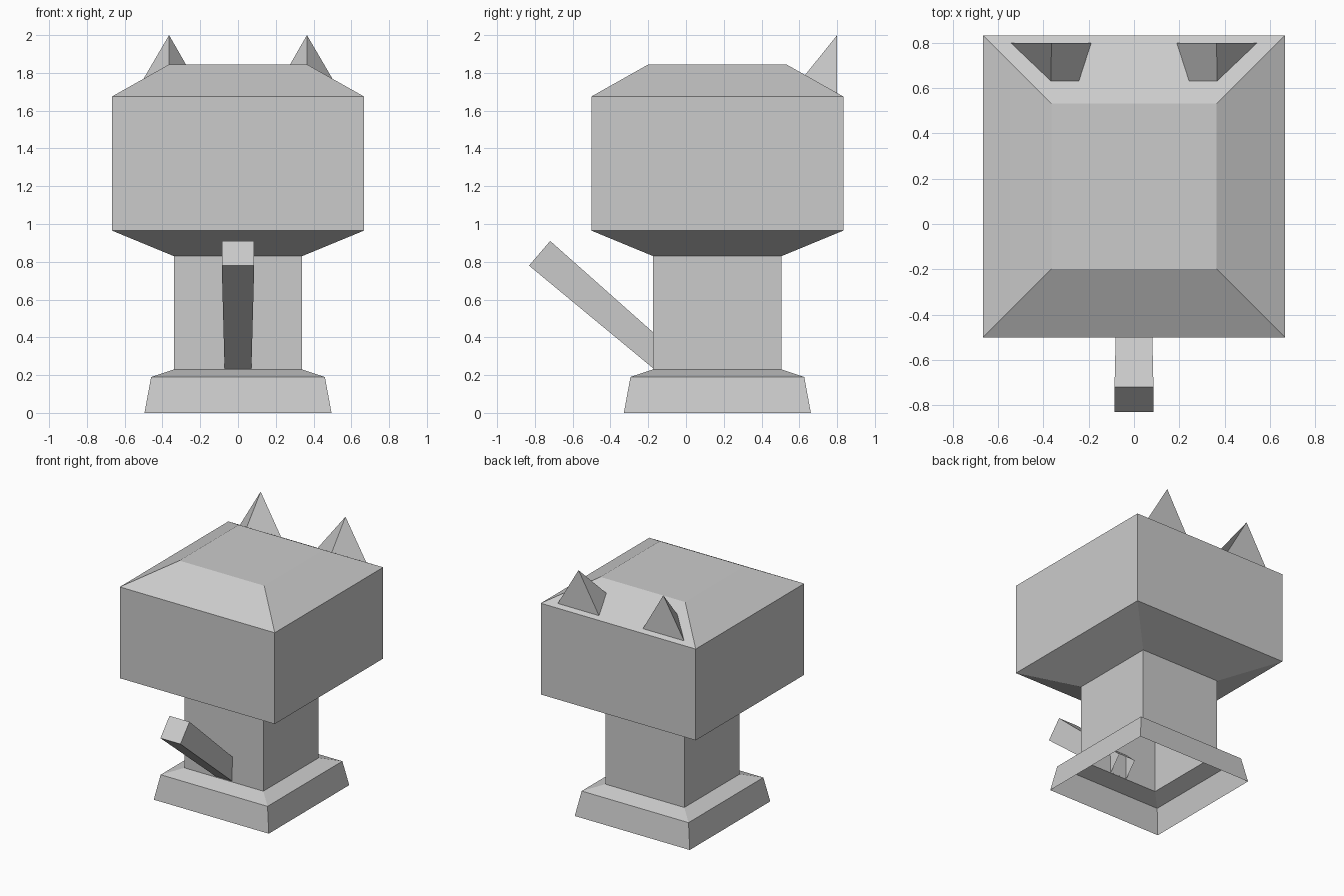
import bpy, bmesh
from mathutils import Vector

if "Cube" in bpy.data.objects:
    bpy.data.objects.remove(bpy.data.objects["Cube"])

grey = bpy.data.materials.new("plain grey")
grey.diffuse_color = (0.6, 0.6, 0.6, 1)
grey.use_nodes = True
grey.node_tree.nodes["Principled BSDF"].inputs["Base Color"].default_value = grey.diffuse_color


def make_object(name, bm):
    mesh = bpy.data.meshes.new(name)
    bm.to_mesh(mesh)
    bm.free()
    mesh.materials.append(grey)
    obj = bpy.data.objects.new(name, mesh)
    bpy.context.collection.objects.link(obj)
    return obj


def loft(name, rings):
    """Skin four-sided rings from an open start to a capped end."""
    bm = bmesh.new()
    loops = [[bm.verts.new(p) for p in ring] for ring in rings]
    for a, b in zip(loops, loops[1:]):
        for i in range(4):
            j = (i + 1) % 4
            bm.faces.new((a[i], a[j], b[j], b[i]))
    bm.faces.new(loops[-1])
    return make_object(name, bm)


def ring(centre, u, v, half):
    return [centre + half * (s * u + t * v)
            for s, t in ((-1, -1), (1, -1), (1, 1), (-1, 1))]


X, Y = Vector((1, 0, 0)), Vector((0, 1, 0))

# Body: hollow foot, column and big square head in one shell, open below
profile = [(0.495, 0), (0.46, 0.19), (0.34, 0.23), (0.34, 0.83),
           (0.667, 0.965), (0.667, 1.675), (0.365, 1.845)]
loft("body", [ring(Vector((0, 0.166, z)), X, Y, h) for h, z in profile])

# Tail: tapered square bar whose open root pokes through the column wall
tip = Vector((0, -0.775, 0.845))
axis = Vector((0, -0.595, 0.51)).normalized()
side = axis.cross(X)
root = tip - axis * 0.86
loft("tail", [ring(root, X, side, 0.071), ring(tip, X, side, 0.086)])

# Ears: lopsided pyramids resting on the rear slope of the head
for name, s in (("left_ear", -1), ("right_ear", 1)):
    bm = bmesh.new()
    apex, outer, inner, front_in, front_out = [
        bm.verts.new((s * x, y, z)) for x, y, z in (
            (0.365, 0.8, 2.0), (0.545, 0.8, 1.692), (0.188, 0.8, 1.692),
            (0.243, 0.63, 1.788), (0.366, 0.63, 1.788))]
    for face in ((apex, front_out, front_in, inner),
                 (apex, outer, front_out), (apex, inner, outer)):
        bm.faces.new(face if s < 0 else (face[0],) + face[:0:-1])
    bmesh.ops.recalc_face_normals(bm, faces=bm.faces[:])
    make_object(name, bm)
